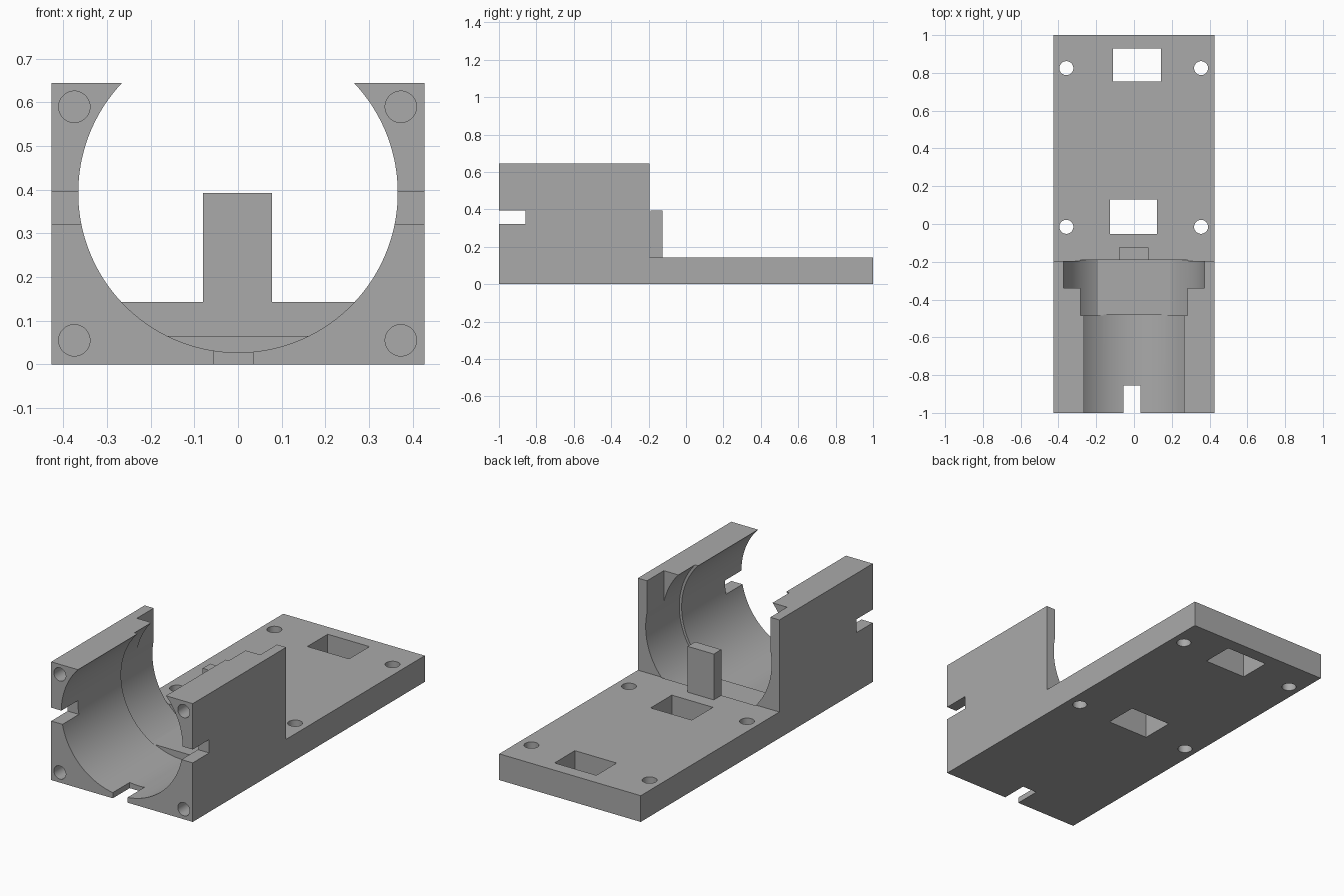
import bpy
import bmesh
import math
from mathutils import Vector

cube = bpy.data.objects.get("Cube")
if cube:
    bpy.data.objects.remove(cube, do_unlink=True)

grey = bpy.data.materials.new("plain grey")
grey.use_nodes = True
COLOUR = (0.4, 0.4, 0.4, 1)
grey.diffuse_color = COLOUR
grey.node_tree.nodes["Principled BSDF"].inputs["Base Color"].default_value = COLOUR


def prism(name, profile, axis, lo, hi):
    """Extrude a closed 2D profile along an axis from lo to hi."""
    place = {
        "x": lambda a, b, t: (t, a, b),
        "y": lambda a, b, t: (a, t, b),
        "z": lambda a, b, t: (a, b, t),
    }[axis]
    bm = bmesh.new()
    face = bm.faces.new([bm.verts.new(place(a, b, lo)) for a, b in profile])
    result = bmesh.ops.extrude_face_region(bm, geom=[face])
    moved = [g for g in result["geom"] if isinstance(g, bmesh.types.BMVert)]
    bmesh.ops.translate(bm, verts=moved, vec=Vector(place(0, 0, hi - lo)))
    bmesh.ops.recalc_face_normals(bm, faces=bm.faces)
    mesh = bpy.data.meshes.new(name)
    bm.to_mesh(mesh)
    bm.free()
    obj = bpy.data.objects.new(name, mesh)
    bpy.context.collection.objects.link(obj)
    mesh.materials.append(grey)
    return obj


def circle(a, b, radius, count):
    steps = [2 * math.pi * (i + 0.5) / count for i in range(count)]
    return [(a + radius * math.cos(t), b + radius * math.sin(t)) for t in steps]


def rect(a0, a1, b0, b1):
    return [(a0, b0), (a1, b0), (a1, b1), (a0, b1)]


def select_only(obj):
    bpy.ops.object.select_all(action="DESELECT")
    obj.select_set(True)
    bpy.context.view_layer.objects.active = obj


def cut(target, profile, axis, lo, hi):
    cutter = prism("cutter", profile, axis, lo, hi)
    cutter.hide_render = True
    mod = target.modifiers.new("cut", "BOOLEAN")
    mod.operation = "DIFFERENCE"
    mod.solver = "EXACT"
    mod.object = cutter
    select_only(target)
    bpy.ops.object.modifier_apply(modifier=mod.name)
    bpy.data.objects.remove(cutter, do_unlink=True)


W, TOP, PLATE, BACK = 0.427, 0.645, 0.143, -0.195
AXIS_Z = 0.393

# Housing block and base plate in one side profile
holder = prism("motor_holder", [(-1, 0), (1, 0), (1, PLATE), (BACK, PLATE),
                                (BACK, TOP), (-1, TOP)], "x", -W, W)

# Main bore, then the wider rear bore with a flat floor
cut(holder, circle(0, AXIS_Z, 0.366, 128), "y", -1.1, -0.48)
wide = [(a, b) for a, b in circle(0, AXIS_Z, 0.38, 128) if b > 0.066]
floor_x = math.sqrt(0.38 ** 2 - (AXIS_Z - 0.065) ** 2)
low = next(i for i, p in enumerate(wide) if p[0] > 0 and p[1] < AXIS_Z)
wide[low:low] = [(-floor_x, 0.065), (floor_x, 0.065)]
cut(holder, wide, "y", -0.485, -0.19)

# Rear notch in the upper walls
cut(holder, rect(-0.372, 0.372, 0.42, 0.8), "y", -0.34, -0.15)

# Front side slots and bottom slot
cut(holder, rect(-1.1, -0.858, 0.322, 0.395), "x", -0.6, 0.6)
cut(holder, rect(-0.055, 0.034, -1.1, -0.855), "z", -0.1, 0.2)

# Blind screw holes in the front corners
for x in (-0.375, 0.373):
    for z in (0.055, 0.59):
        cut(holder, circle(x, z, 0.036, 32), "y", -1.1, -0.8)

# Mounting holes and windows through the plate
for x in (-0.358, 0.355):
    for y in (-0.015, 0.825):
        cut(holder, circle(x, y, 0.037, 32), "z", -0.1, 0.3)
cut(holder, rect(-0.126, 0.122, -0.052, 0.13), "z", -0.1, 0.3)
cut(holder, rect(-0.11, 0.142, 0.755, 0.93), "z", -0.1, 0.3)

select_only(holder)
bpy.ops.object.shade_smooth_by_angle(angle=math.radians(25))

# Stop post behind the bore
prism("stop_post", rect(-0.08, 0.078, -0.19, -0.125), "z", PLATE - 0.01, AXIS_Z)
